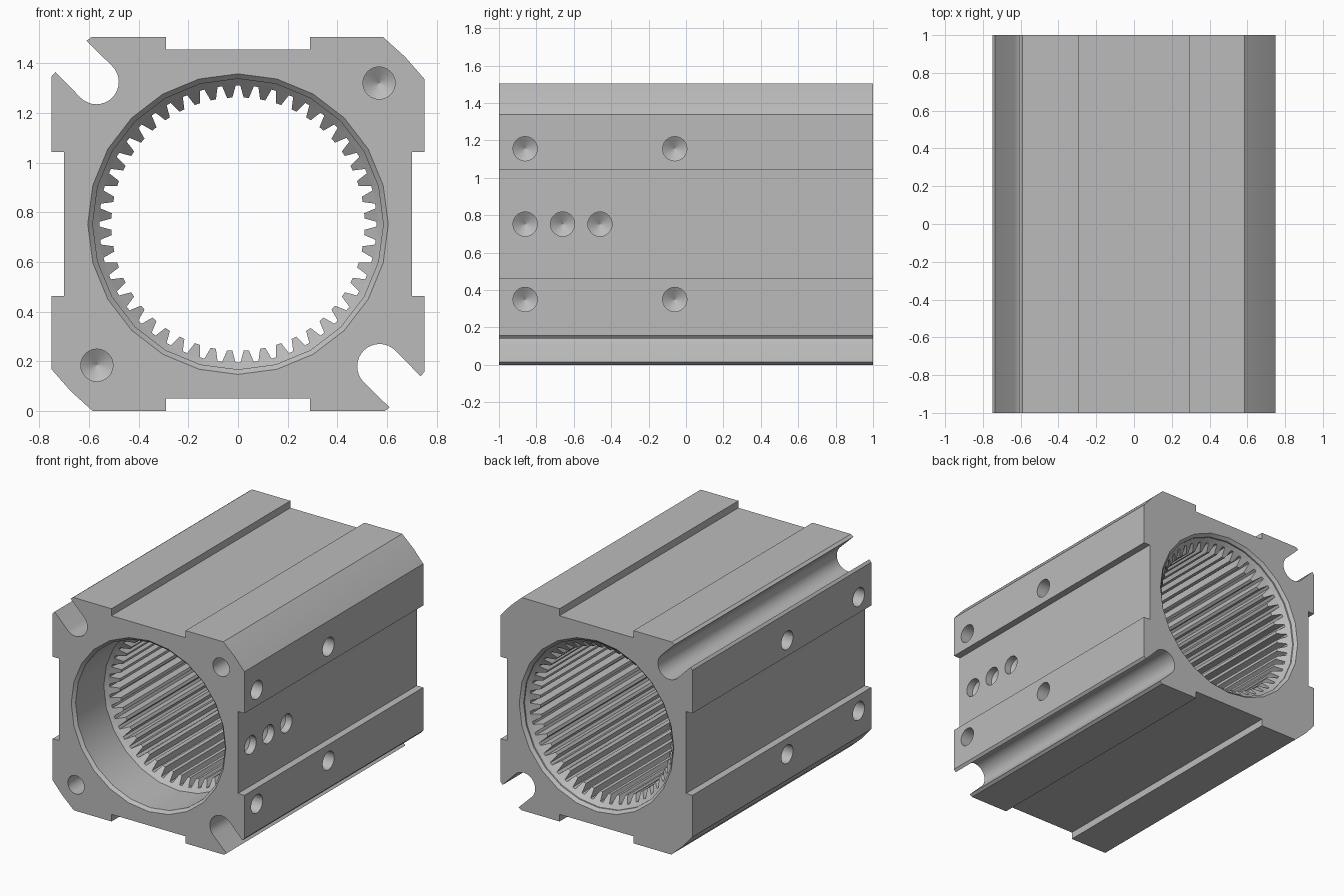
import bpy, bmesh, math
from mathutils import Vector, Matrix

if "Cube" in bpy.data.objects:
    bpy.data.objects.remove(bpy.data.objects["Cube"], do_unlink=True)

CZ = 0.7525          # height of the bore axis
H = 0.7525           # half height
W = 0.75             # half width

metal = bpy.data.materials.new("grey_metal")
metal.use_nodes = True
GREY = (0.5, 0.5, 0.5, 1.0)
metal.diffuse_color = GREY
metal.node_tree.nodes["Principled BSDF"].inputs["Base Color"].default_value = GREY


def loft(bm, loops):
    """Skin a stack of equal loops and cap both ends."""
    rings = [[bm.verts.new(p) for p in loop] for loop in loops]
    n = len(rings[0])
    for a, b in zip(rings, rings[1:]):
        for i in range(n):
            j = (i + 1) % n
            bm.faces.new((a[i], a[j], b[j], b[i]))
    bm.faces.new(rings[0])
    bm.faces.new(rings[-1])


def finish(bm, name):
    bmesh.ops.recalc_face_normals(bm, faces=bm.faces)
    mesh = bpy.data.meshes.new(name)
    bm.to_mesh(mesh)
    bm.free()
    mesh.materials.append(metal)
    obj = bpy.data.objects.new(name, mesh)
    bpy.context.collection.objects.link(obj)
    return obj


def circle(r, n):
    return [(r * math.cos(2 * math.pi * i / n), r * math.sin(2 * math.pi * i / n)) for i in range(n)]


def along_y(points, y):
    return [Vector((x, y, z + CZ)) for x, z in points]


def cut(body, cutter):
    mod = body.modifiers.new("cut", 'BOOLEAN')
    mod.operation = 'DIFFERENCE'
    mod.solver = 'EXACT'
    mod.object = cutter
    bpy.context.view_layer.objects.active = body
    bpy.ops.object.modifier_apply(modifier=mod.name)
    bpy.data.objects.remove(cutter, do_unlink=True)


# Housing profile: half of it, then the same half turned by 180 degrees
slot = []
for i in range(17):
    a = math.radians(45 - 180 * i / 16)
    slot.append((-0.57 + 0.09 * math.cos(a), 0.5725 + 0.09 * math.sin(a)))
half = [(W, -0.29), (0.70, -0.29), (0.70, 0.29), (W, 0.29),          # side groove
        (W, 0.585), (0.673, 0.673), (0.585, H),                      # rounded corner
        (0.29, H), (0.29, 0.7025), (-0.29, 0.7025), (-0.29, H),      # top groove
        (-0.59, H), (-0.61, 0.738)] + slot + [(-0.735, 0.6125), (-W, 0.595)]
outline = half + [(-x, -z) for x, z in half]
outline = outline[1:] + outline[:1]
bm = bmesh.new()
loft(bm, [along_y(outline, -1.0), along_y(outline, 1.0)])
housing = finish(bm, "housing")

# Bore with edge chamfers, front recess and tapered lead-ins
bm = bmesh.new()
rows = [(-1.02, 0.625), (-0.98, 0.585), (-0.665, 0.585), (-0.585, 0.505),
        (0.89, 0.505), (0.97, 0.585), (0.98, 0.585), (1.02, 0.625)]
loft(bm, [along_y(circle(r, 24), y) for y, r in rows])
cut(housing, finish(bm, "bore_cutter"))

# Internal gear teeth
TEETH, ROOT, TIP = 48, 0.558, 0.510
gear = []
pitch = 2 * math.pi / TEETH
for i in range(TEETH):
    mid = math.pi / 2 + i * pitch
    for offset, r in ((-0.34, TIP), (-0.13, ROOT), (0.13, ROOT), (0.34, TIP)):
        a = mid + offset * pitch
        gear.append((r * math.cos(a), r * math.sin(a)))
bm = bmesh.new()
loft(bm, [along_y(gear, -1.1), along_y(gear, 1.1)])
cut(housing, finish(bm, "gear_cutter"))

# Blind drilled holes with conical bottoms
bm = bmesh.new()


def drill(position, direction, depth, cone, r=0.065):
    turn = Vector((0, 0, 1)).rotation_difference(Vector(direction)).to_matrix().to_4x4()
    place = Matrix.Translation(position) @ turn
    rows = [(-0.03, r), (depth, r), (depth + cone, 0.001)]
    loft(bm, [[place @ Vector((x, y, t)) for x, y in circle(r_, 24)] for t, r_ in rows])


for s in (-1, 1):
    drill((0.568 * s, -1.0, CZ + 0.568 * s), (0, 1, 0), 0.30, 0.04)      # front corners
    for y in (-0.86, -0.06):
        for z in (-0.403, 0.403):
            drill((W * s, y, CZ + z), (-s, 0, 0), 0.17, 0.04)            # side rails
for y in (-0.86, -0.66, -0.46):
    drill((0.70, y, CZ), (-1, 0, 0), 0.05, 0.04)                         # row in side groove
cut(housing, finish(bm, "drill_cutter"))

# Shading
bpy.ops.object.select_all(action='DESELECT')
housing.select_set(True)
bpy.context.view_layer.objects.active = housing
bpy.ops.object.shade_smooth_by_angle(angle=math.radians(25))
